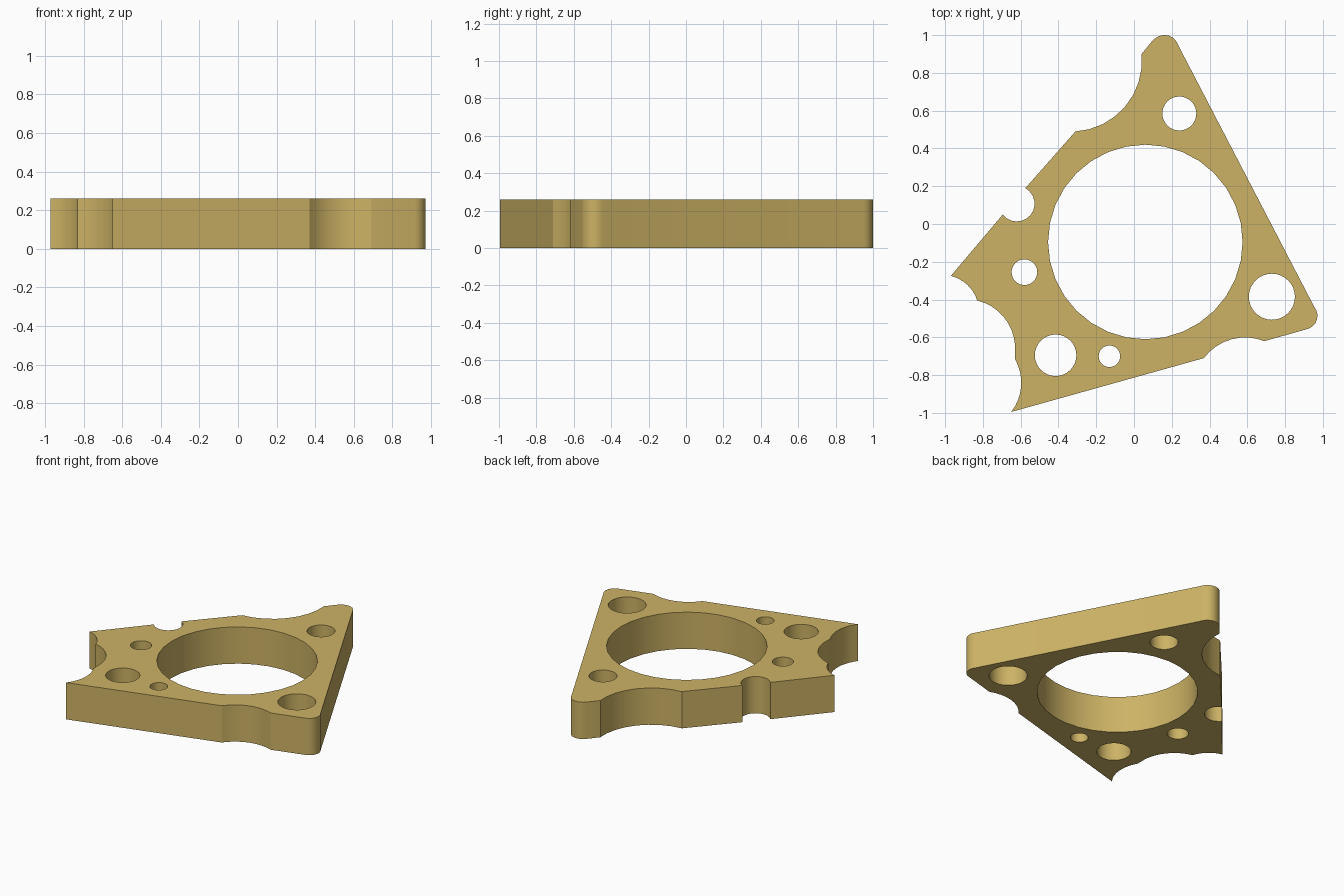
import bpy
import math
from mathutils import Vector

if "Cube" in bpy.data.objects:
    bpy.data.objects.remove(bpy.data.objects["Cube"])

HEIGHT = 0.26


def arc(a, m, b, n=8):
    """Points along the circular arc from a through m to b."""
    a, m, b = Vector(a), Vector(m), Vector(b)
    d = 2 * (a.x * (m.y - b.y) + m.x * (b.y - a.y) + b.x * (a.y - m.y))
    aa, mm, bb = a.dot(a), m.dot(m), b.dot(b)
    c = Vector(((aa * (m.y - b.y) + mm * (b.y - a.y) + bb * (a.y - m.y)) / d,
                (aa * (b.x - m.x) + mm * (a.x - b.x) + bb * (m.x - a.x)) / d))
    r = (a - c).length
    t0, tm, t1 = (math.atan2(p.y - c.y, p.x - c.x) for p in (a, m, b))
    full = 2 * math.pi
    sweep = (t1 - t0) % full
    if (tm - t0) % full > sweep:
        sweep -= full
    return [(c.x + r * math.cos(t0 + sweep * i / n),
             c.y + r * math.sin(t0 + sweep * i / n)) for i in range(n + 1)]


def circle(x, y, r, n=32):
    return [(x + r * math.cos(2 * math.pi * i / n),
             y + r * math.sin(2 * math.pi * i / n)) for i in range(n)]


# Outer profile, clockwise from the rounded top tip
outline = [(0.04, 0.90), (0.10, 0.973)]
outline += arc((0.115, 0.985), (0.17, 1.0), (0.235, 0.945))           # top tip
outline += arc((0.955, -0.44), (0.96, -0.525), (0.915, -0.557))       # right tip
outline += arc((0.69, -0.62), (0.51, -0.612), (0.37, -0.71))          # lower scallop
outline += arc((-0.65, -0.995), (-0.597, -0.85), (-0.63, -0.715))     # lower left bite
outline += arc((-0.63, -0.64), (-0.705, -0.475), (-0.83, -0.405))     # left bite
outline += arc((-0.83, -0.405), (-0.89, -0.315), (-0.97, -0.275))[1:]
outline += arc((-0.695, 0.05), (-0.55, 0.045), (-0.575, 0.19), 12)    # round notch
outline += arc((-0.31, 0.49), (-0.04, 0.63), (0.04, 0.90))[:-1]       # upper scallop

# Central opening and bolt holes
holes = [(0.06, -0.095, 0.515), (0.24, 0.585, 0.09), (0.73, -0.385, 0.122),
         (-0.58, -0.255, 0.068), (-0.415, -0.695, 0.11), (-0.13, -0.70, 0.057)]

# Filled 2D curve extruded into the plate
curve = bpy.data.curves.new("plate_profile", 'CURVE')
curve.dimensions = '2D'
curve.fill_mode = 'BOTH'
curve.extrude = HEIGHT / 2
for pts in [outline] + [circle(*h) for h in holes]:
    sp = curve.splines.new('POLY')
    sp.points.add(len(pts) - 1)
    for p, (x, y) in zip(sp.points, pts):
        p.co = (x, y, 0, 1)
    sp.use_cyclic_u = True

plate = bpy.data.objects.new("flange_plate", curve)
bpy.context.collection.objects.link(plate)
plate.location.z = HEIGHT / 2

brass = bpy.data.materials.new("brass_yellow")
brass.diffuse_color = (0.61, 0.45, 0.13, 1)
brass.use_nodes = True
brass.node_tree.nodes["Principled BSDF"].inputs["Base Color"].default_value = brass.diffuse_color
curve.materials.append(brass)

# Convert to a clean mesh with smooth walls and sharp rims
bpy.ops.object.select_all(action='DESELECT')
plate.select_set(True)
bpy.context.view_layer.objects.active = plate
bpy.ops.object.convert(target='MESH')
plate = bpy.context.object
bpy.ops.object.mode_set(mode='EDIT')
bpy.ops.mesh.select_all(action='SELECT')
bpy.ops.mesh.remove_doubles(threshold=0.0005)
bpy.ops.mesh.normals_make_consistent(inside=False)
bpy.ops.object.mode_set(mode='OBJECT')
bpy.ops.object.shade_smooth_by_angle(angle=math.radians(30))
